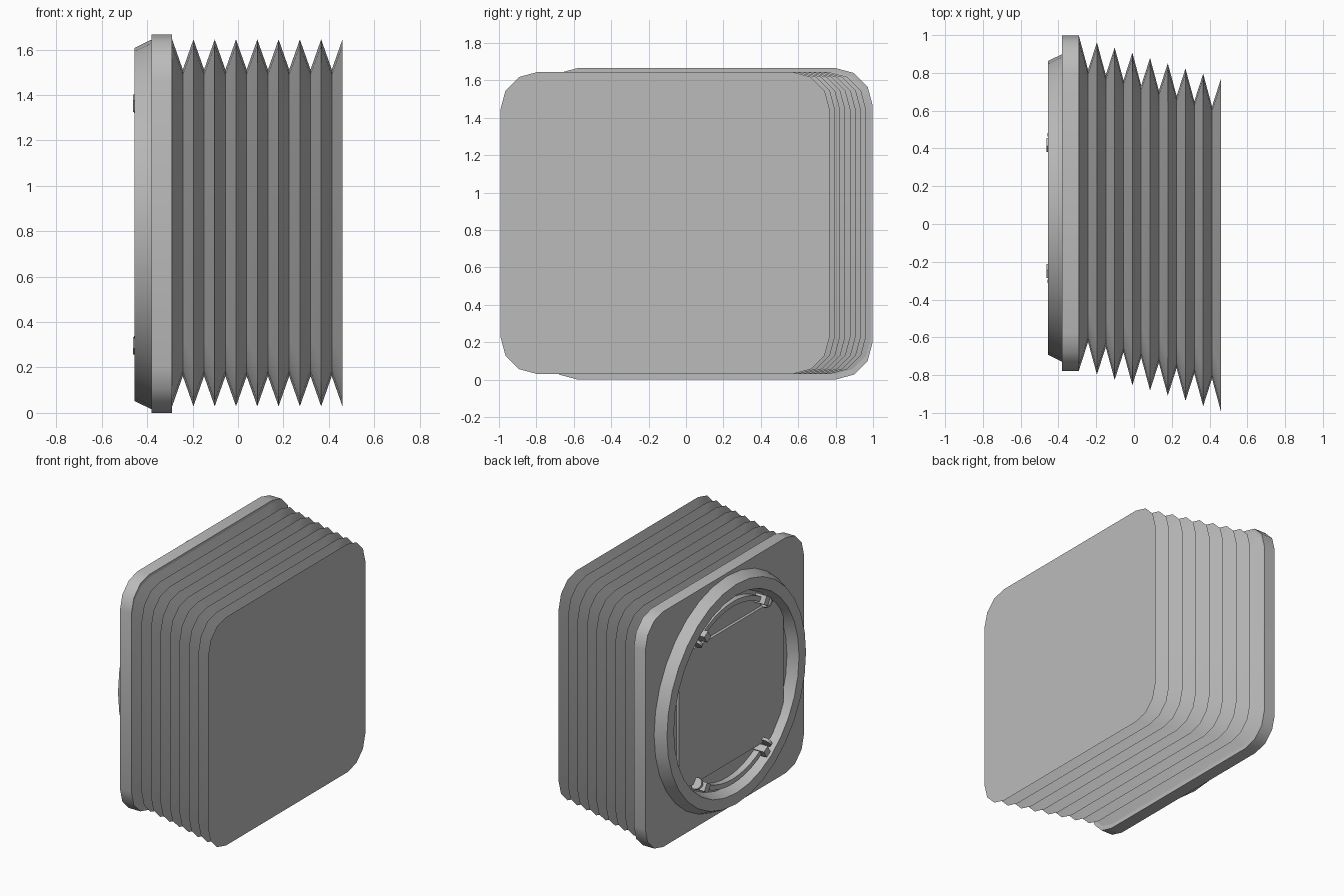
import bpy, bmesh, math
from mathutils import Matrix, Vector

if "Cube" in bpy.data.objects:
    bpy.data.objects.remove(bpy.data.objects["Cube"])

grey = bpy.data.materials.new("mid grey")
grey.diffuse_color = (0.5, 0.5, 0.5, 1)
grey.use_nodes = True
grey.node_tree.nodes["Principled BSDF"].inputs["Base Color"].default_value = grey.diffuse_color

CY, CZ = 0.085, 0.83      # centre of the round mount


def finish(name, bm, smooth=True):
    bmesh.ops.recalc_face_normals(bm, faces=bm.faces)
    me = bpy.data.meshes.new(name)
    bm.to_mesh(me)
    bm.free()
    me.materials.append(grey)
    ob = bpy.data.objects.new(name, me)
    bpy.context.collection.objects.link(ob)
    if smooth:
        bpy.ops.object.select_all(action='DESELECT')
        ob.select_set(True)
        bpy.context.view_layer.objects.active = ob
        bpy.ops.object.shade_smooth_by_angle(angle=math.radians(35))
    return ob


def rounded(x, cy, cz, hy, hz, r, seg=3):
    """Rounded rectangle in the y-z plane."""
    pts = []
    for k, (sy, sz) in enumerate([(1, 1), (-1, 1), (-1, -1), (1, -1)]):
        for i in range(seg + 1):
            a = math.pi / 2 * (k + i / seg)
            pts.append((x, cy + sy * (hy - r) + r * math.cos(a),
                        cz + sz * (hz - r) + r * math.sin(a)))
    return pts


def loft(bm, loops, caps=True, closed=False):
    rings = [[bm.verts.new(p) for p in l] for l in loops]
    n = len(rings[0])
    pairs = list(zip(rings, rings[1:]))
    if closed:
        pairs.append((rings[-1], rings[0]))
    for a, b in pairs:
        for i in range(n):
            j = (i + 1) % n
            bm.faces.new((a[i], a[j], b[j], b[i]))
    if caps:
        bm.faces.new(rings[0])
        bm.faces.new(rings[-1])


# Bellows: folds alternate between peak and valley and drift sideways
bm = bmesh.new()
loops = []
for i in range(17):
    t = i / 16
    x, cy = -0.29 + 0.75 * t, 0.11 - 0.222 * t
    if i % 2 == 0:
        loops.append(rounded(x, cy, 0.837, 0.88, 0.808, 0.2))
    else:
        loops.append(rounded(x, cy, 0.837, 0.72, 0.675, 0.165))
loft(bm, loops)
finish("bellows", bm)

# Front frame
bm = bmesh.new()
loft(bm, [rounded(x, 0.11, 0.833, 0.888, 0.833, 0.2) for x in (-0.38, -0.29)])
finish("front_frame", bm)

# Tapered round mount ring
bm = bmesh.new()
N = 32
loft(bm, [[(x, CY + r * math.cos(2 * math.pi * i / N), CZ + r * math.sin(2 * math.pi * i / N))
           for i in range(N)]
          for x, r in [(-0.375, 0.817), (-0.455, 0.778), (-0.455, 0.70), (-0.375, 0.67)]],
     caps=False, closed=True)
finish("mount_ring", bm)

# Raised inner plate
bm = bmesh.new()
loft(bm, [rounded(x, CY - 0.02, CZ - 0.02, 0.585, 0.48, 0.13) for x in (-0.40, -0.375)])
finish("inner_plate", bm)

# Curved ribs with a block and a small disc at each end
for label, mid in (("upper", math.pi / 2), ("lower", -math.pi / 2)):
    bm = bmesh.new()
    sections = []
    for i in range(11):
        a = mid + math.radians(-32 + 6.4 * i)
        sections.append([(x, CY + r * math.cos(a), CZ + r * math.sin(a))
                         for x, r in [(-0.375, 0.61), (-0.425, 0.61), (-0.425, 0.645), (-0.375, 0.645)]])
    loft(bm, sections)
    finish(label + "_rib", bm)
    for side in (-1, 1):
        a = mid + side * math.radians(32)
        rot = Matrix.Rotation(a, 4, 'X')
        bm = bmesh.new()
        pos = Vector((-0.42, CY + 0.63 * math.cos(a), CZ + 0.63 * math.sin(a)))
        bmesh.ops.create_cube(bm, size=1, matrix=Matrix.Translation(pos) @ rot
                              @ Matrix.Diagonal((0.086, 0.06, 0.05, 1)))
        b = mid + side * math.radians(38)
        pos = Vector((-0.417, CY + 0.63 * math.cos(b), CZ + 0.63 * math.sin(b)))
        bmesh.ops.create_cone(bm, cap_ends=True, segments=12, radius1=0.04, radius2=0.04, depth=0.02,
                              matrix=Matrix.Translation(pos) @ Matrix.Rotation(b, 4, 'X'))
        finish(f"{label}_tab_{'a' if side < 0 else 'b'}", bm)
